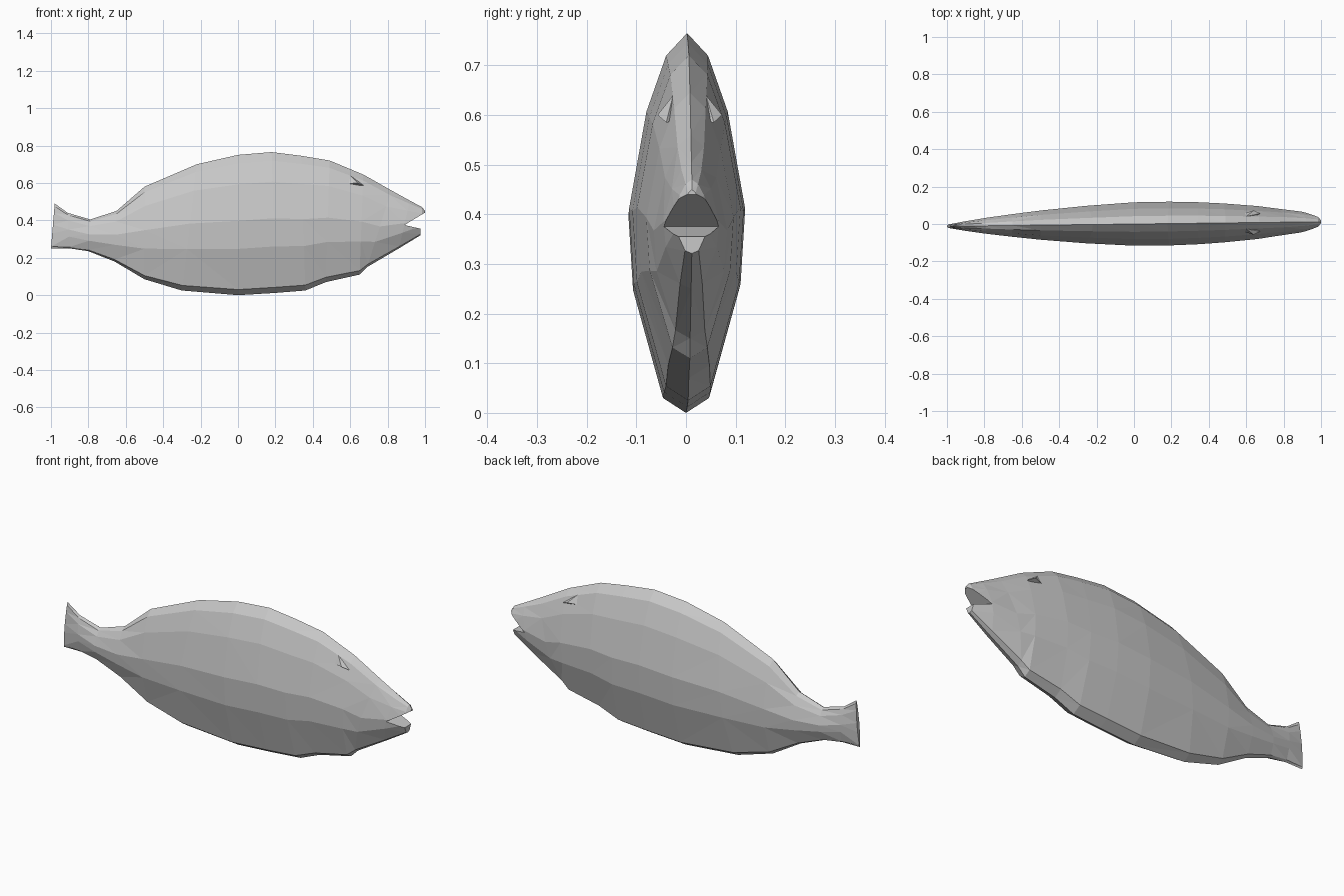
import bpy
import bmesh

default = bpy.data.objects.get("Cube")
if default:
    bpy.data.objects.remove(default, do_unlink=True)

grey = bpy.data.materials.new("fish_grey")
grey.use_nodes = True
colour = (0.58, 0.58, 0.58, 1)
grey.diffuse_color = colour
grey.node_tree.nodes["Principled BSDF"].inputs["Base Color"].default_value = colour


def finish(bm, name):
    bmesh.ops.recalc_face_normals(bm, faces=bm.faces[:])
    mesh = bpy.data.meshes.new(name)
    bm.to_mesh(mesh)
    bm.free()
    mesh.materials.append(grey)
    obj = bpy.data.objects.new(name, mesh)
    bpy.context.scene.collection.objects.link(obj)
    return obj


def lean(x):
    # the spine drifts slightly sideways from tail to nose
    return 0.012 * x


# Half cross-section: width fraction, height fraction, from back to belly
half = [(0, 1), (0.36, 0.88), (0.7, 0.58), (1, 0.06),
        (0.92, -0.34), (0.4, -0.92), (0, -1)]
section = half + [(-w, t) for w, t in reversed(half[1:-1])]

# Body stations: x at belly, x at back, belly z, back z, half width
stations = [
    (-1.0, -0.98, 0.25, 0.49, 0.01),
    (-0.9, -0.91, 0.25, 0.44, 0.025),
    (-0.8, -0.79, 0.235, 0.405, 0.042),
    (-0.66, -0.65, 0.18, 0.45, 0.06),
    (-0.5, -0.5, 0.085, 0.58, 0.078),
    (-0.3, -0.22, 0.025, 0.70, 0.1),
    (0, 0, 0, 0.75, 0.116),
    (0.2, 0.18, 0.012, 0.765, 0.117),
    (0.36, 0.34, 0.025, 0.745, 0.112),
    (0.47, 0.49, 0.07, 0.72, 0.104),
    (0.65, 0.67, 0.11, 0.645, 0.088),
    (0.69, 0.82, 0.15, 0.56, 0.074),
    (0.86, 0.92, 0.25, 0.505, 0.056),
    (0.975, 0.985, 0.32, 0.47, 0.035),
    (1.0, 1.0, 0.335, 0.45, 0.02),
]

# Body: loft through the stations, closed at tail edge and nose
bm = bmesh.new()
rings = []
for x_low, x_high, low, high, width in stations:
    ring = []
    for w, t in section:
        f = (t + 1) / 2
        x = x_low + (x_high - x_low) * f
        ring.append(bm.verts.new((x, lean(x) + w * width, low + (high - low) * f)))
    rings.append(ring)
count = len(section)
for a, b in zip(rings, rings[1:]):
    for i in range(count):
        j = (i + 1) % count
        bm.faces.new((a[i], a[j], b[j], b[i]))
bm.faces.new(rings[0])
bm.faces.new(rings[-1])
bmesh.ops.triangulate(bm, faces=[f for f in bm.faces if len(f.verts) == 4])
body = finish(bm, "fish_body")

# Mouth: notch cut between the two jaws, lower jaw shorter
profile = [(0.89, 0.375), (0.998, 0.44), (1.1, 0.44),
           (1.1, 0.2), (0.977, 0.2), (0.977, 0.355)]
bm = bmesh.new()
near = [bm.verts.new((x, -0.3, z)) for x, z in profile]
far = [bm.verts.new((x, 0.3, z)) for x, z in profile]
bm.faces.new(near)
bm.faces.new(far)
for i in range(len(near)):
    j = (i + 1) % len(near)
    bm.faces.new((near[i], near[j], far[j], far[i]))
cutter = finish(bm, "mouth_cutter")
cutter.hide_render = True
cut = body.modifiers.new("mouth", "BOOLEAN")
cut.operation = "DIFFERENCE"
cut.solver = "EXACT"
cut.object = cutter
bpy.context.view_layer.objects.active = body
body.select_set(True)
bpy.ops.object.modifier_apply(modifier=cut.name)
bpy.data.objects.remove(cutter, do_unlink=True)

# Brows: small faceted ledges over the eyes
brow = [(0.56, 0.04, 0.595), (0.64, 0.065, 0.6), (0.675, 0.048, 0.585),
        (0.6, 0.033, 0.64), (0.62, 0.01, 0.59)]
for side, label in ((1, "back"), (-1, "front")):
    bm = bmesh.new()
    for x, y, z in brow:
        bm.verts.new((x, lean(x) + side * y, z))
    bmesh.ops.convex_hull(bm, input=bm.verts[:])
    finish(bm, "brow_" + label)
